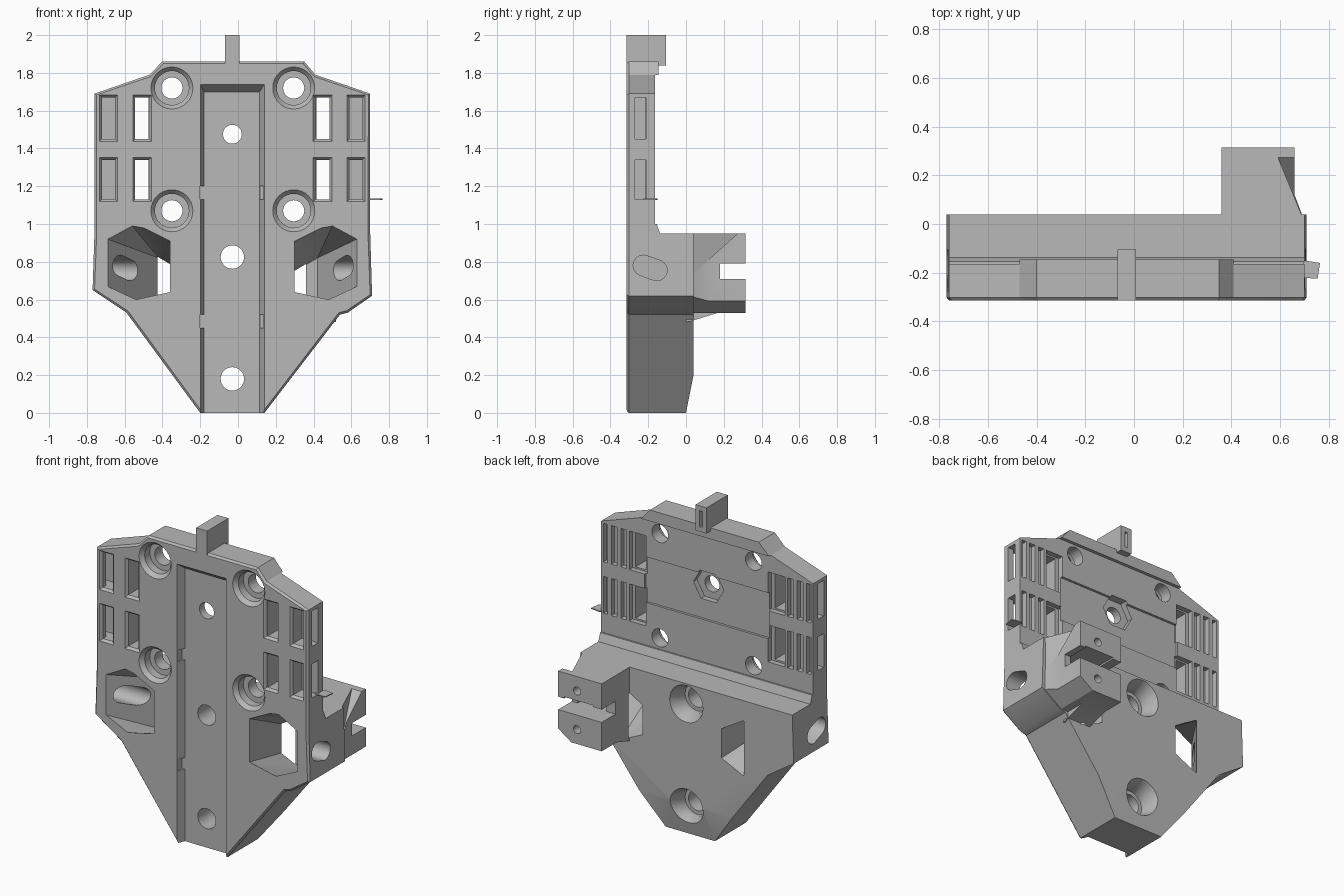
import bpy, bmesh, math
from mathutils import Vector

cube = bpy.data.objects.get("Cube")
if cube:
    bpy.data.objects.remove(cube, do_unlink=True)

grey = bpy.data.materials.new("plain_grey")
grey.use_nodes = True
grey.diffuse_color = (0.48, 0.48, 0.48, 1)
grey.node_tree.nodes["Principled BSDF"].inputs["Base Color"].default_value = (0.48, 0.48, 0.48, 1)

CX, FRONT, BACK, BLOCK = -0.03, -0.315, -0.165, 0.04


def make(name, bm):
    bmesh.ops.recalc_face_normals(bm, faces=bm.faces[:])
    mesh = bpy.data.meshes.new(name)
    bm.to_mesh(mesh)
    bm.free()
    mesh.materials.append(grey)
    obj = bpy.data.objects.new(name, mesh)
    bpy.context.collection.objects.link(obj)
    return obj


def prism(name, pts, axis, a, b, lip=0):
    """Extrude a 2D outline along an axis, with an optional chamfer on the first end."""
    place = {"x": lambda p, t: (t, p[0], p[1]),
             "y": lambda p, t: (p[0], t, p[1]),
             "z": lambda p, t: (p[0], p[1], t)}[axis]
    bm = bmesh.new()
    r0 = [bm.verts.new(place(p, a)) for p in pts]
    r1 = [bm.verts.new(place(p, b)) for p in pts]
    cap = bm.faces.new(r0)
    bm.faces.new(r1)
    for i in range(len(pts)):
        j = (i + 1) % len(pts)
        bm.faces.new((r0[i], r0[j], r1[j], r1[i]))
    bmesh.ops.recalc_face_normals(bm, faces=bm.faces[:])
    if lip:
        bmesh.ops.inset_region(bm, faces=[cap], thickness=lip, depth=lip)
    return make(name, bm)


def hull(name, pts):
    bm = bmesh.new()
    for p in pts:
        bm.verts.new(p)
    bmesh.ops.convex_hull(bm, input=bm.verts[:])
    bmesh.ops.dissolve_limit(bm, angle_limit=0.01, verts=bm.verts[:], edges=bm.edges[:])
    return make(name, bm)


def box(name, x0, x1, y0, y1, z0, z1):
    return prism(name, [(x0, z0), (x1, z0), (x1, z1), (x0, z1)], "y", y0, y1)


def ring(x, z, r, n):
    return [(x + r * math.cos(math.tau * i / n), z + r * math.sin(math.tau * i / n)) for i in range(n)]


def loft(name, pa, ya, pb, yb):
    return hull(name, [(x, ya, z) for x, z in pa] + [(x, yb, z) for x, z in pb])


def cone(x, z, r0, y0, r1, y1, n=32):
    return loft("bore", ring(x, z, r0, n), y0, ring(x, z, r1, n), y1)


def boolean(target, tool, op):
    mod = target.modifiers.new("cut", "BOOLEAN")
    mod.operation, mod.solver, mod.object = op, "EXACT", tool
    bpy.context.view_layer.objects.active = target
    bpy.ops.object.modifier_apply(modifier=mod.name)
    bpy.data.objects.remove(tool, do_unlink=True)


# Main plate and thick lower block
lower = [(-0.76, 0.95), (-0.77, 0.65), (-0.59, 0.53), (-0.20, 0), (0.14, 0),
         (0.54, 0.52), (0.58, 0.53), (0.71, 0.62), (0.70, 0.95)]
upper = [(0.70, 1.69), (0.41, 1.79), (0.35, 1.86), (-0.40, 1.86), (-0.47, 1.79), (-0.76, 1.69)]
body = prism("mount_body", lower + upper, "y", FRONT + 0.012, BACK, 0.012)

adds = [
    prism("block", lower, "y", -0.29, BLOCK),
    prism("ledge_fillet", [(-0.2, 0.93), (-0.2, 1.0), (-0.155, 1.0), (-0.13, 0.93)], "x", -0.76, 0.70),
    prism("top_lip", [(0.41, 1.79), (0.35, 1.86), (-0.40, 1.86), (-0.47, 1.79)], "y", -0.2, -0.145),
    box("top_tab", CX - 0.038, CX + 0.038, FRONT, -0.105, 1.84, 2.0),
]
for part in adds:
    boolean(body, part, "UNION")
boolean(body, prism("heel_cut", [(0, -0.01), (0, 0), (0.04, 0.2), (0.1, 0.2), (0.1, -0.01)], "x", -1, 1), "DIFFERENCE")

# Rear arm with its sloping flanks
arm = prism("arm", [(0.36, 0.53), (0.57, 0.53), (0.70, 0.62), (0.70, 0.95), (0.36, 0.95)], "y", -0.1, 0.315)
boolean(arm, prism("flank_cut", [(0.705, 0), (0.66, 0.12), (0.66, 0.4), (0.8, 0.4), (0.8, 0)], "z", 0.4, 1.1), "DIFFERENCE")
boolean(arm, hull("slope_cut", [(0.705, 0, 1), (0.57, 0.33, 1), (0.8, 0.33, 1), (0.8, 0, 1), (0.72, -0.05, 0.66)]), "DIFFERENCE")
boolean(body, arm, "UNION")
boolean(body, prism("arm_gusset", [(0.0, 0.48), (0.04, 0.49), (0.17, 0.53), (0.17, 0.55), (0.0, 0.55)], "x", 0.36, 0.52), "UNION")

cuts = []

# Front channel with side notches
cuts.append(loft("channel", [(-0.20, -0.1), (0.14, -0.1), (0.14, 1.74), (-0.20, 1.74)], FRONT - 0.001,
                 [(-0.18, -0.1), (0.115, -0.1), (0.115, 1.70), (-0.18, 1.70)], -0.265))
for z in (0.45, 1.13):
    cuts.append(box("notch", -0.2, 0.135, -0.33, -0.266, z, z + 0.07))

# Centre line holes: a hexagonal nut seat and two countersinks at the back
cuts.append(cone(CX, 1.475, 0.05, -0.4, 0.05, 0.1))
cuts.append(cone(CX, 1.475, 0.105, -0.215, 0.105, 0.1, 6))
for z in (0.825, 0.18):
    cuts.append(cone(CX, z, 0.062, -0.4, 0.062, 0.2))
    cuts.append(cone(CX, z, 0.085, -0.07, 0.085, 0.03))
    cuts.append(cone(CX, z, 0.085, -0.03, 0.115, BLOCK + 0.001))

# Four counterbored mounting holes
for x in (-0.35, 0.295):
    for z in (1.07, 1.72):
        cuts.append(cone(x, z, 0.056, -0.4, 0.056, 0.0))
        cuts.append(cone(x, z, 0.09, -0.4, 0.09, -0.24))
        cuts.append(cone(x, z, 0.112, FRONT - 0.001, 0.09, -0.29))

# Strap slots: front slots, side windows and back grooves, mirrored about the centre
for s in (-1, 1):
    def span(a, b):
        return sorted((CX + s * a, CX + s * b))
    for z0, z1 in ((1.13, 1.34), (1.45, 1.67)):
        cuts.append(box("inner_slot", *span(0.445, 0.515), -0.4, 0, z0, z1))
        cuts.append(box("outer_slot", *span(0.62, 0.69), -0.4, -0.215, z0, z1))
        for a, b in ((0.44, 0.515), (0.62, 0.69)):
            x0, x1 = span(a, b)
            e = 0.013
            rect = [(x0, z0), (x1, z0), (x1, z1), (x0, z1)]
            wide = [(x0 - e, z0 - e), (x1 + e, z0 - e), (x1 + e, z1 + e), (x0 - e, z1 + e)]
            cuts.append(loft("slot_chamfer", wide, FRONT - 0.001, rect, -0.30))
        cuts.append(box("side_window", *span(0.64, 0.9), -0.27, -0.212, z0, z1))
        for a, b in ((0.42, 0.535), (0.555, 0.595), (0.62, 0.66), (0.685, 0.715)):
            cuts.append(box("groove", *span(a, b), -0.197, 0, z0 - 0.01, z1 + 0.01))

# Angular pockets that slant inward to the back
pocket = [(0.66, 0.92), (0.53, 0.99), (0.47, 0.98), (0.33, 0.91), (0.33, 0.64), (0.51, 0.60), (0.66, 0.67)]
for s, a, b in ((-1, 0.24, 0.39), (1, 0.30, 0.45)):
    rear = [(CX + s * a, 0.73), (CX + s * a, 0.55), (CX + s * b, 0.48), (CX + s * b, 0.82)]
    cuts.append(loft("pocket", [(CX + s * x, z) for x, z in pocket], FRONT - 0.001, rear, BLOCK + 0.01))
    # Tilted oval opening through the outer wall
    ends = ring(-0.225, 0.78, 0.055, 24) + ring(-0.155, 0.755, 0.055, 24)
    xs = sorted((CX + s * 0.5, CX + s * 0.85))
    cuts.append(hull("oval", [(x, y, z) for x in xs for y, z in ends]))

# Arm slot and pin holes
cuts.append(box("arm_slot", 0.3, 0.8, 0.18, 0.4, 0.71, 0.79))
cuts.append(box("arm_slot_deep", 0.42, 0.62, 0.12, 0.4, 0.71, 0.80))
for z in (0.62, 0.86):
    cuts.append(cone(0.53, z, 0.025, 0.15, 0.025, 0.4, 20))

# Shallow band across the back and slit in the tab
cuts.append(box("back_band", -0.46, 0.40, -0.18, -0.1, 1.265, 1.55))
cuts.append(box("tab_slit", CX - 0.01, CX + 0.01, -0.15, 0, 1.87, 1.97))

for tool in cuts:
    boolean(body, tool, "DIFFERENCE")

# Thin fin on the left edge
fin = prism("edge_fin", [(0.68, -0.22), (0.755, -0.225), (0.765, -0.16), (0.70, -0.15)], "z", 1.128, 1.134)

for obj in (body, fin):
    bpy.ops.object.select_all(action="DESELECT")
    obj.select_set(True)
    bpy.context.view_layer.objects.active = obj
    bpy.ops.object.shade_smooth_by_angle(angle=math.radians(25))
